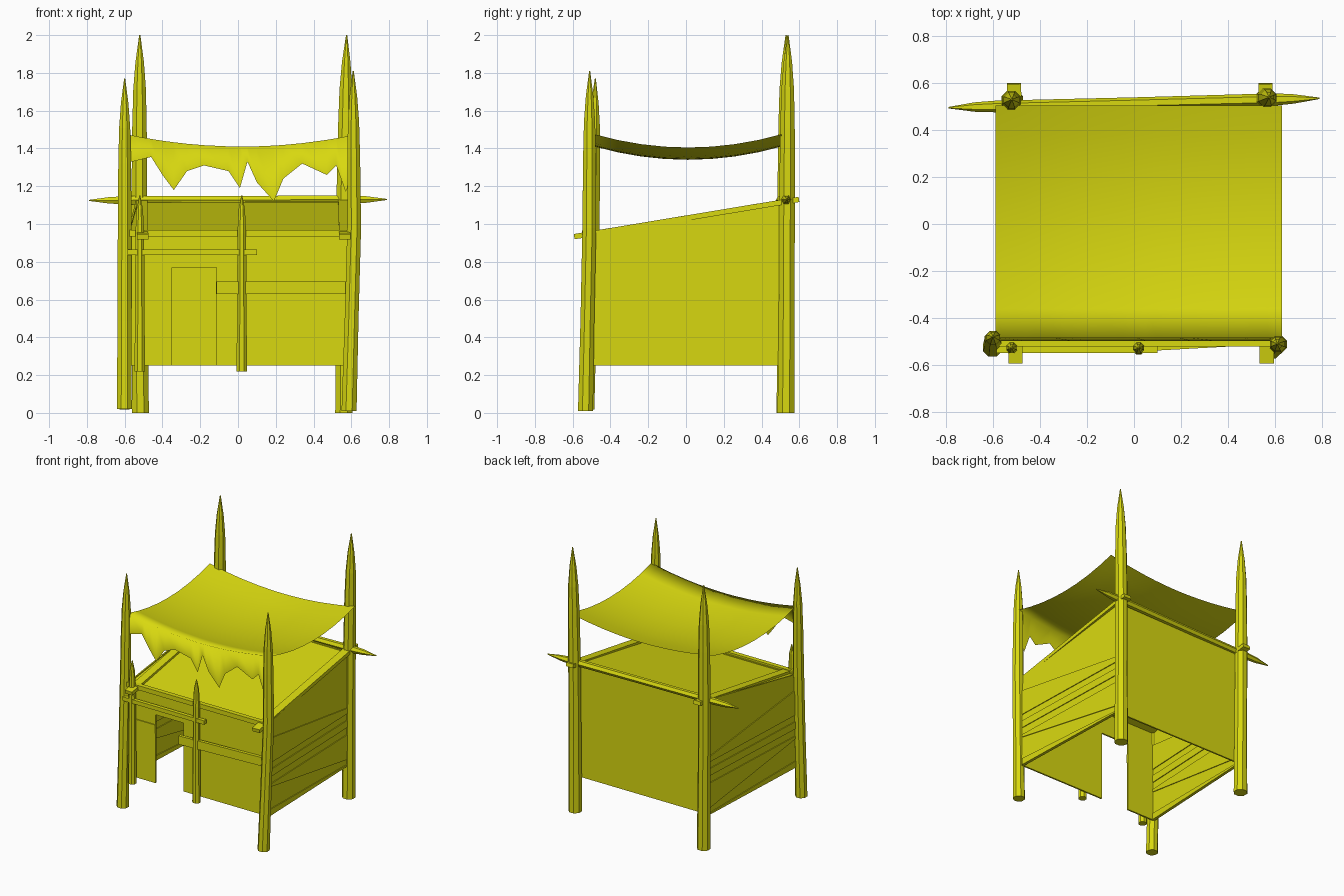
import bpy, bmesh, math
from mathutils import Vector

if "Cube" in bpy.data.objects:
    bpy.data.objects.remove(bpy.data.objects["Cube"])

mat = bpy.data.materials.new("olive yellow")
mat.diffuse_color = (0.69, 0.69, 0.005, 1)
mat.use_nodes = True
mat.node_tree.nodes["Principled BSDF"].inputs["Base Color"].default_value = mat.diffuse_color


def finish(name, bm, smooth=False):
    if not smooth:
        bmesh.ops.recalc_face_normals(bm, faces=bm.faces)
    me = bpy.data.meshes.new(name)
    bm.to_mesh(me)
    bm.free()
    me.materials.append(mat)
    for p in me.polygons:
        p.use_smooth = smooth
    ob = bpy.data.objects.new(name, me)
    bpy.context.collection.objects.link(ob)
    return ob


def prism(name, pts, offset):
    """Flat polygon pushed along an offset into a thin solid."""
    bm = bmesh.new()
    off = Vector(offset)
    a = [bm.verts.new(Vector(p)) for p in pts]
    b = [bm.verts.new(Vector(p) + off) for p in pts]
    n = len(a)
    bm.faces.new(a)
    bm.faces.new(b[::-1])
    for i in range(n):
        bm.faces.new((a[i], b[i], b[(i + 1) % n], a[(i + 1) % n]))
    return finish(name, bm)


def beam(name, p, q, w, h):
    """Square timber between two points."""
    p, q = Vector(p), Vector(q)
    d = (q - p).normalized()
    s = d.cross(Vector((0, 0, 1))).normalized() * w / 2
    u = s.normalized().cross(d) * h / 2
    return prism(name, [p - s - u, p + s - u, p + s + u, p - s + u], q - p)


def pole(name, path, sides=8):
    """Hewn pole through (x, y, z, radius) stations."""
    bm = bmesh.new()
    d = (Vector(path[-1][:3]) - Vector(path[0][:3])).normalized()
    ref = Vector((0, 1, 0)) if abs(d.y) < 0.9 else Vector((1, 0, 0))
    u = d.cross(ref).normalized()
    v = d.cross(u)
    rings = []
    for x, y, z, r in path:
        rings.append([bm.verts.new(Vector((x, y, z)) + r * (
            u * math.cos(math.tau * (k + .5) / sides) + v * math.sin(math.tau * (k + .5) / sides)))
            for k in range(sides)])
    for a, b in zip(rings, rings[1:]):
        for k in range(sides):
            bm.faces.new((a[k], a[(k + 1) % sides], b[(k + 1) % sides], b[k]))
    bm.faces.new(rings[0])
    bm.faces.new(rings[-1])
    return finish(name, bm)


def post(name, foot, mid, tip, r):
    """Corner post: leaning trunk with a sharpened top."""
    f, m, t = Vector(foot), Vector(mid), Vector(tip)
    st = [(f, r), (f.lerp(m, .5), r * .92), (m, r * .92)]
    st += [(m.lerp(t, k), r * s) for k, s in ((.45, .85), (.68, .74), (.84, .5), (1, .07))]
    pole(name, [(*p, q) for p, q in st])


# corner posts
post("front_left_post", (-.602, -.525, .02), (-.600, -.495, .95), (-.600, -.48, 1.77), .043)
post("front_right_post", (.588, -.532, .01), (.615, -.512, .98), (.610, -.51, 1.81), .043)
post("back_left_post", (-.517, .525, 0), (-.523, .525, 1.1), (-.520, .53, 2), .049)
post("back_right_post", (.560, .53, 0), (.562, .535, 1.1), (.575, .54, 2), .049)

# thin front stakes
for nm, x in (("left_front_stake", -.52), ("middle_front_stake", .02)):
    pole(nm, [(x, -.527, .22, .03), (x, -.527, .6, .027), (x, -.527, .95, .025),
              (x, -.527, 1.08, .018), (x, -.527, 1.15, .003)])

# sharpened rail across the back
a, b = Vector((-.79, .495, 1.125)), Vector((.79, .535, 1.13))
pole("back_rail", [(*a.lerp(b, t), r) for t, r in
                   ((0, .003), (.07, .02), (.13, .025), (.5, .024), (.88, .026), (.93, .02), (1, .003))], 6)

# front wall with doorway
Y = -.48
prism("front_wall", [(-.585, Y, .25), (-.35, Y, .25), (-.35, Y, .77), (-.115, Y, .77),
                     (-.115, Y, .25), (.6, Y, .25), (.6, Y, .955), (-.585, Y, .955)], (0, -.012, 0))

# back wall
prism("back_wall", [(-.54, .5, .25), (.57, .5, .25), (.57, .5, 1.12), (-.54, .5, 1.12)], (0, -.012, 0))

# side walls with raised wedge planks
planks = [(.25, .25, .30, .262), (.47, .30, .49, .49), (.545, .545, .60, .60),
          (.65, .65, .84, .69)]
for nm, xf, xb, s in (("left", -.585, -.54, -1), ("right", .6, .57, 1)):
    prism(nm + "_wall", [(xf, Y, .25), (xb, .5, .25), (xb, .5, 1.125), (xf, Y, .955)], (-s * .01, 0, 0))
    for i, (f0, b0, f1, b1) in enumerate(planks):
        o = s * .006
        prism(f"{nm}_plank_{i}", [(xf + o, Y, f0), (xb + o, .5, b0), (xb + o, .5, b1), (xf + o, Y, f1)],
              (-s * .022, 0, 0))

# sloping roof board and its carrying beams
prism("roof", [(-.58, Y, .935), (.595, Y, .935), (.565, .5, 1.105), (-.535, .5, 1.105)], (0, 0, .012))
beam("left_roof_beam", (-.505, -.592, .933), (-.51, .598, 1.13), .06, .028)
beam("right_roof_beam", (.565, -.592, .933), (.56, .598, 1.13), .06, .028)

# front rails and loose plank
beam("front_top_rail", (-.6, -.503, .952), (.605, -.503, .952), .035, .034)
beam("front_cross_bar", (-.585, -.535, .85), (.1, -.535, .85), .028, .03)
beam("left_front_plank", (-.585, -.492, .662), (-.35, -.492, .662), .014, .065)
beam("loose_front_plank", (-.115, -.538, .662), (.58, -.5, .662), .024, .065)

# sagging cloth canopy with a torn front flap
flap = [(-.59, 1.33), (-.56, 1.33), (-.46, 1.355), (-.40, 1.26), (-.34, 1.18), (-.27, 1.28),
        (-.18, 1.31), (-.05, 1.28), (.01, 1.19), (.05, 1.33), (.10, 1.22), (.19, 1.12),
        (.24, 1.24), (.34, 1.32), (.47, 1.26), (.52, 1.31), (.57, 1.17), (.63, 1.3)]
bm = bmesh.new()
rows = []
for j in range(9):
    v = 1 - j / 4
    rows.append([bm.verts.new((x, .01 + .495 * v,
                 1.475 - .065 * (1 - ((x - .02) / .61) ** 2) - .07 * (1 - v * v))) for x, z in flap])
rows.append([bm.verts.new((x, -.497, z)) for x, z in flap])
for p, q in zip(rows, rows[1:]):
    for i in range(len(flap) - 1):
        bm.faces.new((p[i], q[i], q[i + 1], p[i + 1]))
finish("cloth_canopy", bm, smooth=True)
